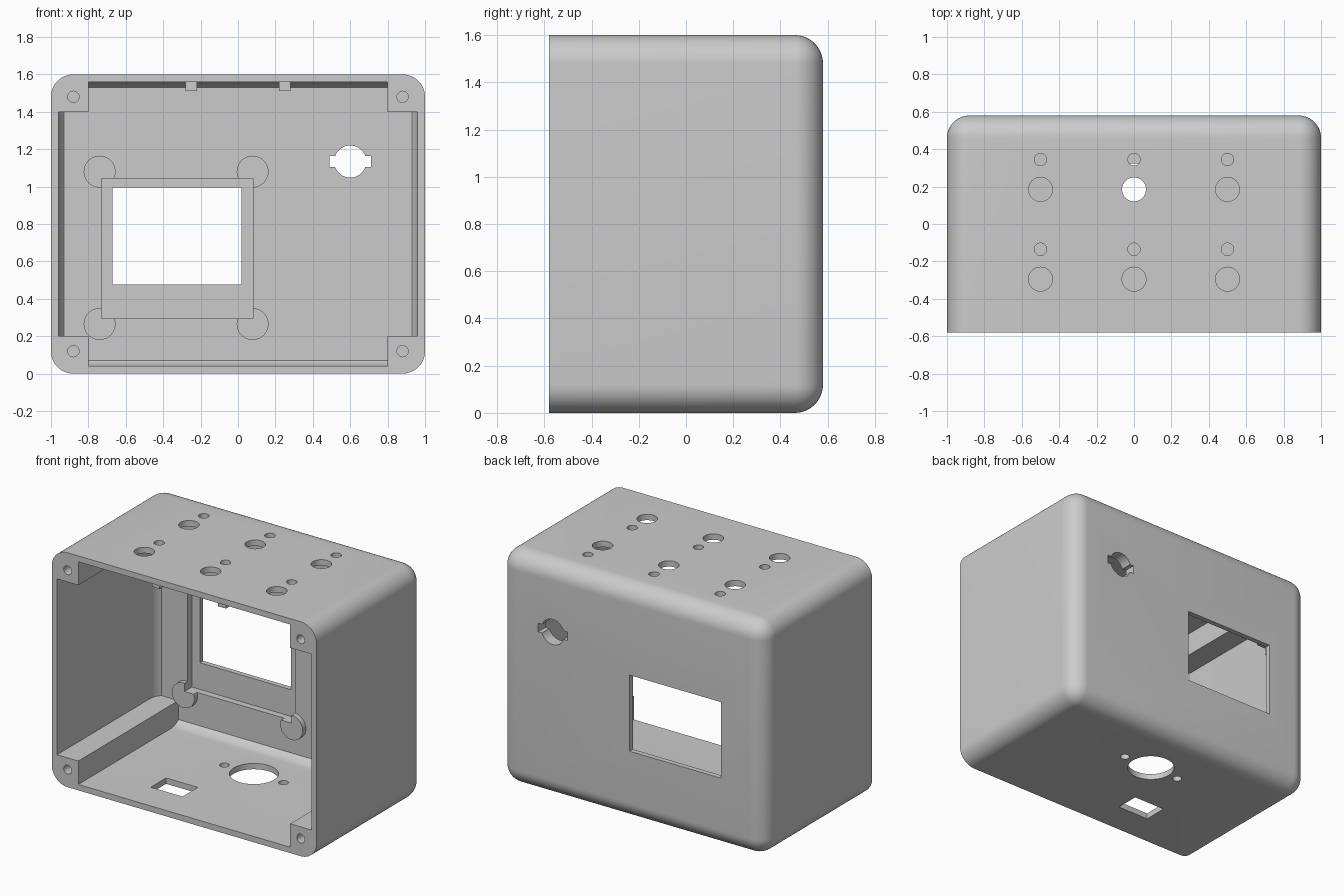
import bpy, bmesh, math
from mathutils import Matrix, Vector

if "Cube" in bpy.data.objects:
    bpy.data.objects.remove(bpy.data.objects["Cube"], do_unlink=True)

W, D, H = 2.0, 1.16, 1.6      # overall size
WALL, R = 0.04, 0.12          # shell thickness and edge radius
FRONT, BACK = -D / 2, D / 2
INNER = 0.50                  # inside face of the thick rear panel


def new_object(name, bm):
    bmesh.ops.recalc_face_normals(bm, faces=bm.faces)
    mesh = bpy.data.meshes.new(name)
    bm.to_mesh(mesh)
    bm.free()
    obj = bpy.data.objects.new(name, mesh)
    bpy.context.collection.objects.link(obj)
    return obj


def box_bm(lo, hi):
    bm = bmesh.new()
    lo, hi = Vector(lo), Vector(hi)
    bmesh.ops.create_cube(bm, size=1, matrix=Matrix.Translation((lo + hi) / 2)
                          @ Matrix.Diagonal((*(hi - lo), 1)))
    return bm


def box(name, lo, hi):
    return new_object(name, box_bm(lo, hi))


def rounded_box(name, lo, hi, trim=None):
    """Box with every edge rounded except those around its front face."""
    bm = box_bm(lo, hi)
    edges = [e for e in bm.edges
             if any(v.co.y > lo[1] + 0.01 for v in e.verts)]
    bmesh.ops.bevel(bm, geom=edges, offset=R, segments=12, profile=0.5,
                    affect='EDGES', clamp_overlap=False)
    if trim is not None:
        cut = bmesh.ops.bisect_plane(
            bm, geom=bm.verts[:] + bm.edges[:] + bm.faces[:],
            plane_co=(0, trim, 0), plane_no=(0, 1, 0), clear_outer=True)
        rim = [g for g in cut["geom_cut"] if isinstance(g, bmesh.types.BMEdge)]
        bmesh.ops.contextual_create(bm, geom=rim)
    return new_object(name, bm)


def rod(name, centre, radius, length, axis, sides=40):
    bm = bmesh.new()
    turn = Matrix.Rotation(math.pi / 2, 4, 'X') if axis == 'Y' else Matrix()
    bmesh.ops.create_cone(bm, cap_ends=True, segments=sides, radius1=radius,
                          radius2=radius, depth=length,
                          matrix=Matrix.Translation(centre) @ turn)
    return new_object(name, bm)


def subtract(target, cutter):
    mod = target.modifiers.new("cut", 'BOOLEAN')
    mod.operation, mod.solver, mod.object = 'DIFFERENCE', 'EXACT', cutter
    bpy.context.view_layer.update()
    graph = bpy.context.evaluated_depsgraph_get()
    mesh = bpy.data.meshes.new_from_object(target.evaluated_get(graph))
    target.modifiers.clear()
    target.data = mesh
    bpy.data.objects.remove(cutter, do_unlink=True)


# Outer body and the hollow that will be taken out of it
body = rounded_box("enclosure", (-W / 2, FRONT, 0), (W / 2, BACK, H))
hollow = rounded_box("hollow", (-W / 2 + WALL, FRONT - 0.2, WALL),
                     (W / 2 - WALL, BACK - WALL, H - WALL), trim=INNER)

# Corner posts stay solid along the full depth
for sx in (-1, 1):
    for z in (0, H):
        zs = sorted((z + (-0.2 if z == 0 else 0.2), 0.2 if z == 0 else H - 0.2))
        xs = sorted((sx * 0.8, sx * 1.2))
        subtract(hollow, box("post", (xs[0], -1, zs[0]), (xs[1], 1, zs[1])))

# Round pads for the display screws
for x in (-0.74, 0.078):
    for z in (0.265, 1.08):
        subtract(hollow, rod("pad", (x, INNER, z), 0.085, 0.07, 'Y'))

# Lid catches under the top wall
for x in (-0.25, 0.25):
    subtract(hollow, box("catch", (x - 0.03, -0.53, 1.51), (x + 0.03, -0.47, H)))

subtract(body, hollow)

# Display pocket and window
subtract(body, box("pocket", (-0.73, 0.3, 0.294), (0.08, 0.545, 1.043)))
subtract(body, box("window", (-0.67, 0.4, 0.476), (0.02, 0.7, 0.995)))

# Notched round hole in the rear panel
subtract(body, rod("key_hole", (0.6, 0.55, 1.134), 0.086, 0.4, 'Y'))
subtract(body, box("key_notch", (0.49, 0.4, 1.106), (0.71, 0.7, 1.164)))

# Button and lamp holes in the top
for x in (-0.5, 0, 0.5):
    for y in (0.185, -0.295):
        subtract(body, rod("button_hole", (x, y, H), 0.064, 0.2, 'Z'))
        subtract(body, rod("lamp_hole", (x, y + 0.16, H), 0.033, 0.2, 'Z', 28))

# Socket, its screw holes and a rectangular port in the floor
subtract(body, rod("socket_hole", (0, 0.172, 0), 0.152, 0.2, 'Z', 56))
for x in (-0.223, 0.223):
    subtract(body, rod("socket_screw", (x, 0.172, 0), 0.03, 0.2, 'Z', 28))
subtract(body, box("port", (-0.41, -0.355, -0.1), (-0.17, -0.19, 0.1)))

# Lid screw holes in the post ends
for x in (-0.88, 0.88):
    for z in (0.12, H - 0.12):
        subtract(body, rod("lid_screw", (x, FRONT, z), 0.03, 0.6, 'Y', 28))

# Single grey plastic
grey = bpy.data.materials.new("grey_plastic")
grey.use_nodes = True
colour = (0.6, 0.6, 0.6, 1)
grey.diffuse_color = colour
grey.node_tree.nodes["Principled BSDF"].inputs["Base Color"].default_value = colour
body.data.materials.clear()
body.data.materials.append(grey)

# Smooth rounded edges, crisp corners
bpy.ops.object.select_all(action='DESELECT')
body.select_set(True)
bpy.context.view_layer.objects.active = body
bpy.ops.object.shade_smooth_by_angle(angle=math.radians(30))
